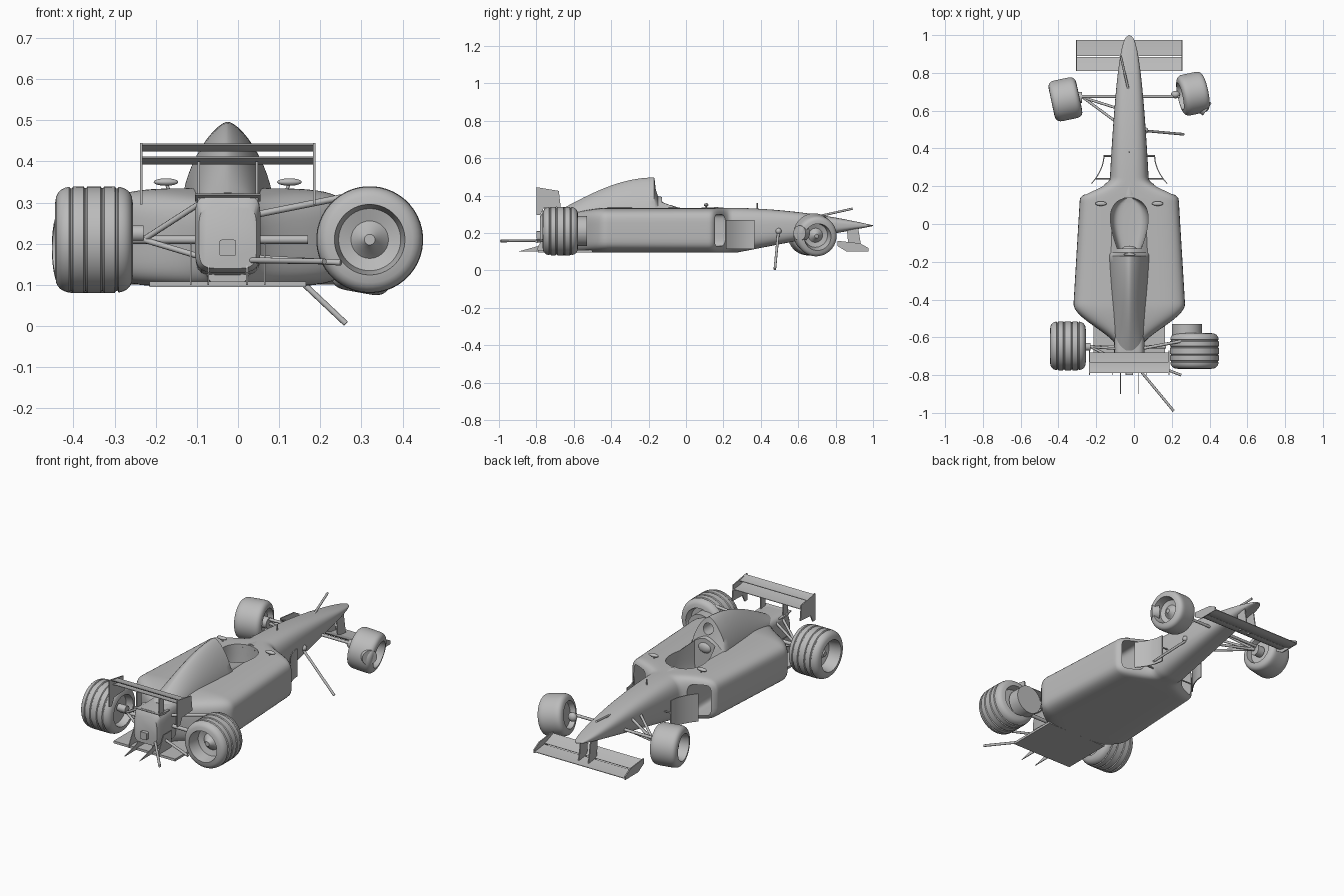
import bpy, bmesh, math
from mathutils import Vector, Matrix, Euler

if "Cube" in bpy.data.objects:
    bpy.data.objects.remove(bpy.data.objects["Cube"], do_unlink=True)

grey = bpy.data.materials.new("plain_grey")
grey.use_nodes = True
grey.diffuse_color = (.5, .5, .5, 1)
grey.node_tree.nodes["Principled BSDF"].inputs["Base Color"].default_value = grey.diffuse_color

centre = -.025  # centre line of the bodywork
sides = (-1, 1)
parts = []


def finish(name, bm):
    bmesh.ops.recalc_face_normals(bm, faces=bm.faces)
    mesh = bpy.data.meshes.new(name)
    bm.to_mesh(mesh)
    bm.free()
    mesh.materials.append(grey)
    obj = bpy.data.objects.new(name, mesh)
    bpy.context.collection.objects.link(obj)
    parts.append(obj)
    return obj


def skin(name, rings):
    """Closed surface through a row of equal rings."""
    bm = bmesh.new()
    rows = [[bm.verts.new(point) for point in ring] for ring in rings]
    for a, b in zip(rows, rows[1:]):
        for i in range(len(a)):
            bm.faces.new((a[i - 1], a[i], b[i], b[i - 1]))
    bm.faces.new(rows[0])
    bm.faces.new(rows[-1])
    return finish(name, bm)


def circle(count=48):
    return [math.tau * (i + .5) / count for i in range(count)]


def power(value, squareness):
    return math.copysign(abs(value) ** (2 / squareness), value)


def loft(name, sections, x=centre):
    """Loft along y; a section is y, half width, bottom, top, squareness."""
    rings = []
    for y, half, low, high, square in sections:
        middle, rise = (low + high) / 2, (high - low) / 2
        rings.append([(x + half * power(math.cos(t), square), y,
                       middle + rise * power(math.sin(t), square)) for t in circle()])
    return skin(name, rings)


def lathe(name, profile, location, yaw, camber=0):
    """Turn (x, radius) pairs about the local x axis."""
    rotation = Euler((0, math.radians(camber), math.radians(yaw))).to_matrix().to_4x4()
    matrix = Matrix.Translation(location) @ rotation
    return skin(name, [[matrix @ Vector((x, r * math.cos(t), r * math.sin(t))) for t in circle()]
                       for x, r in profile])


def plate(name, outline, x, thickness=.006):
    """Upright sheet with a (y, z) outline."""
    return skin(name, [[(x + side * thickness / 2, *point) for point in outline] for side in sides])


def wing(name, half, front, back, sag, thickness=.008):
    """Sagging blade between two (y, z) edges."""
    front, back = Vector(front), Vector(back)
    upper, lower = [], []
    for i in range(9):
        t = i / 8
        bulge = math.sin(math.pi * t)
        y, z = front.lerp(back, t)
        z -= sag * bulge
        upper.append((y, z + thickness * (bulge + .4) / 2))
        lower.append((y, z - thickness * (bulge + .4) / 2))
    return plate(name, upper + lower[::-1], centre, 2 * half)


def rod(name, start, end, radius=.007):
    start, end = Vector(start), Vector(end)
    along = end - start
    bm = bmesh.new()
    matrix = (Matrix.Translation((start + end) / 2)
              @ along.to_track_quat("Z", "Y").to_matrix().to_4x4())
    bmesh.ops.create_cone(bm, cap_ends=True, segments=12, radius1=radius, radius2=radius,
                          depth=along.length, matrix=matrix)
    return finish(name, bm)


def ball(name, location, size):
    bm = bmesh.new()
    matrix = Matrix.Translation(location) @ Matrix.Diagonal((*size, 1))
    bmesh.ops.create_uvsphere(bm, u_segments=20, v_segments=12, radius=1, matrix=matrix)
    return finish(name, bm)


def carve(targets, cutter):
    for obj in targets:
        modifier = obj.modifiers.new("cut", "BOOLEAN")
        modifier.operation, modifier.object = "DIFFERENCE", cutter
        bpy.context.view_layer.objects.active = obj
        bpy.ops.object.modifier_apply(modifier=modifier.name)
    parts.remove(cutter)
    bpy.data.objects.remove(cutter, do_unlink=True)


def ease(start, end, value):
    t = min(max((value - start) / (end - start), 0), 1)
    return t * t * (3 - 2 * t)


def hull_section(y):
    """Slim nose that flares into square side pods and narrows to the tail."""
    along_nose = min(max((y - .2) / .8, 0), 1)
    nose = .105 * (1 - along_nose) ** .4
    pod = .27 - .06 * y
    flare = ease(.24, .13, y)
    tail = ease(-.42, -.67, y)
    half = nose + (pod - nose) * flare
    half += (.06 - half) * tail
    low = max(.095, .237 - .195 * (1 - y))
    high = .335 - .094 * along_nose ** 2 - .03 * tail
    return y, max(half, .003), low, high, 3 + 2 * flare * (1 - tail)


# Hull: tail, side pods and nose in one loft
steps = 120
hull = loft("hull", [hull_section(1 - 1.67 * i / steps) for i in range(steps + 1)])


def cover_section(y, half, high):
    base = .305
    return y, half, 2 * base - high, high, 1.5


# Engine cover, dropping to the cockpit surround
spine = [cover_section(-.67 + t / 2, .05 + .06 * math.sqrt(t), .325 + .172 * math.sin(t * math.pi / 2))
         for t in (i / 16 for i in range(17))]
surround = [cover_section(-.16, .11, .44), cover_section(-.15, .11, .397),
            cover_section(.1, .12, .347), cover_section(.2, .08, .32)]
cover = loft("engine_cover", spine + surround)

# Egg-shaped cockpit opening, air intake and side pod inlets
egg = [((i + .2) / 20) for i in range(20)]
carve([hull, cover], loft("cockpit_cutter", [
    (.14 - .28 * t, .1 * math.sin(2.5 * math.sqrt(t)), .17, .6, 5) for t in egg]))
carve([cover], loft("intake_cutter", [(y, .03, .405, .465, 2) for y in (-.25, -.12)]))
for side in sides:
    carve([hull], loft("inlet_cutter", [(y, .055, .13, .3, 5) for y in (0, .3)], centre + side * .184))

# Headrest, windscreen, aerial
ball("headrest", (centre, -.135, .34), (.04, .02, .03))
screen = loft("windscreen", [(y, .05 - y / 10, .3, .355 - y / 10, 1.6) for y in (.1, .15, .2)])
carve([screen], loft("screen_cutter", [(y, .08 - y / 3, .2, .5, 3) for y in (0, .15)]))
rod("aerial", (centre, .38, .31), (centre, .38, .36), .004)

# Front wing with end plates and nose pylons
wing("front_wing_main", .28, (.975, .107), (.89, .117), .005)
wing("front_wing_flap", .28, (.885, .12), (.81, .148), .005)
for side in sides:
    plate("front_end_plate", [(.975, .1), (.975, .12), (.93, .145), (.81, .158), (.81, .13), (.86, .1)],
          centre + side * .28)
    plate("nose_pylon", [(.94, .11), (.87, .11), (.86, .22), (.92, .23)], centre + side * .03)

# Rear wing on two posts
wing("rear_wing_top", .21, (-.73, .43), (-.79, .442), .006)
wing("rear_wing_middle", .21, (-.68, .4), (-.77, .41), .006)
wing("rear_wing_lower", .08, (-.68, .31), (-.78, .32), .006)
for side in sides:
    plate("rear_end_plate", [(-.8, .445), (-.68, .425), (-.67, .34), (-.76, .335),
                             (-.78, .295), (-.8, .295)], centre + side * .21)
    plate("rear_wing_post", [(-.76, .3), (-.72, .3), (-.72, .4), (-.76, .4)], centre + side * .07)

# Gearbox, tail lamp, diffuser and fins
loft("gearbox", [(-.78, .07, .14, .29, 5), (-.76, .08, .13, .32, 5), (-.6, .08, .12, .325, 5)])
loft("tail_lamp", [(y, .02, .17, .21, 9) for y in (-.8, -.77)])
plate("diffuser", [(-.5, .095), (-.5, .108), (-.79, .108), (-.79, .095)], centre, .38)
for side in sides:
    for offset, tip in ((.047, -.9), (.09, -.8)):
        plate("diffuser_fin", [(tip, .1), (-.79, .13), (-.75, .2), (-.68, .2), (-.68, .1)],
              centre + side * offset, .004)

# Curved barge boards with stays, and mirrors
for side in sides:
    board = [(.137 + .065 * t * t, .365 - .15 * t) for t in (i / 8 for i in range(9))]
    board += [(x - .006, y) for x, y in board[::-1]]
    skin("barge_board", [[(centre + side * x, y, z) for x, y in board] for z in (.115, .27)])
    for y, reach, z in ((.36, .137, .2), (.24, .18, .14)):
        rod("board_stay", (centre, y, z), (centre + side * reach, y, z), .004)
    mirror = Vector((centre + side * .15, .108, .35))
    ball("mirror", mirror, (.03, .012, .009))
    rod("mirror_stalk", mirror, mirror - Vector((side * .01, 0, .03)), .004)


def wheel(name, location, radius, width, yaw, camber=0, grooved=False):
    """Rounded tyre, optionally grooved, with a dished rim and a hub."""
    profile = [(-.3, .2), (-.3, .6)]
    for i in range(61):
        x = i / 60 - .5
        r = .66 + .34 * math.sqrt(1 - abs(2 * x) ** 6)
        if grooved and abs(abs(i - 30) - 12) in (5, 6):
            r -= .035
        profile.append((x, r))
    profile += [(.4, .63), (.15, .58), (.1, .35), (.2, .2), (.3, .1), (.3, .02)]
    lathe(name, [(x * width, r * radius) for x, r in profile], location, yaw, camber)


def drum(name, location, radius, depth, yaw):
    lathe(name, [(0, radius * .8), (0, radius), (depth, radius), (depth, radius * .8)], location, yaw)


# Wheels: the +x pair is knocked out of line
wheel("rear_right_wheel", (-.35, -.645, .21), .13, .19, 180, grooved=True)
wheel("rear_left_wheel", (.32, -.672, .21), .13, .19, -90, grooved=True)
wheel("front_right_wheel", (-.363, .66, .19), .11, .15, 192)
wheel("front_left_wheel", (.312, .69, .19), .11, .14, 12, 10)
drum("rear_left_drum", (.28, -.6, .21), .08, .07, 90)
drum("front_left_stub", (.355, .63, .2), .04, .04, -35)
drum("rear_right_hub", (-.28, -.65, .225), .02, .05, 0)
drum("front_right_hub", (-.315, .67, .19), .03, .04, 0)
ball("front_left_joint", (.22, .685, .2), (.025, .02, .025))

# Suspension arms, intact on the -x side
rod("front_axle", (-.3, .675, .21), (.24, .675, .21), .008)
rod("rear_axle", (-.27, -.65, .21), (.17, -.65, .21), .01)
for y in (.61, .53):
    for z in (.175, .255):
        rod("front_right_arm", (-.27, .67, .19), (-.08, y, z))
for y in (-.66, -.72):
    for z in (.168, .3):
        rod("rear_right_arm", (-.23, -.65, .21), (-.09, y, z))

# Broken arms on the +x side, and one lying on the nose
rod("rear_left_upper_arm", (.04, -.66, .27), (.25, -.62, .312), .008)
rod("rear_left_lower_arm", (.04, -.72, .166), (.25, -.8, .154))
rod("trailing_arm", (.02, -.76, .16), (.21, -.99, .157))
rod("hanging_arm", (.04, .495, .215), (.262, .475, .006))
ball("hanging_arm_joint", (.06, .495, .21), [.016] * 3)
rod("loose_nose_arm", (-.07, .89, .33), (-.025, .69, .285), .006)

bpy.ops.object.select_all(action="DESELECT")
for obj in parts:
    obj.select_set(True)
bpy.context.view_layer.objects.active = parts[0]
bpy.ops.object.shade_smooth_by_angle(angle=math.radians(40))
